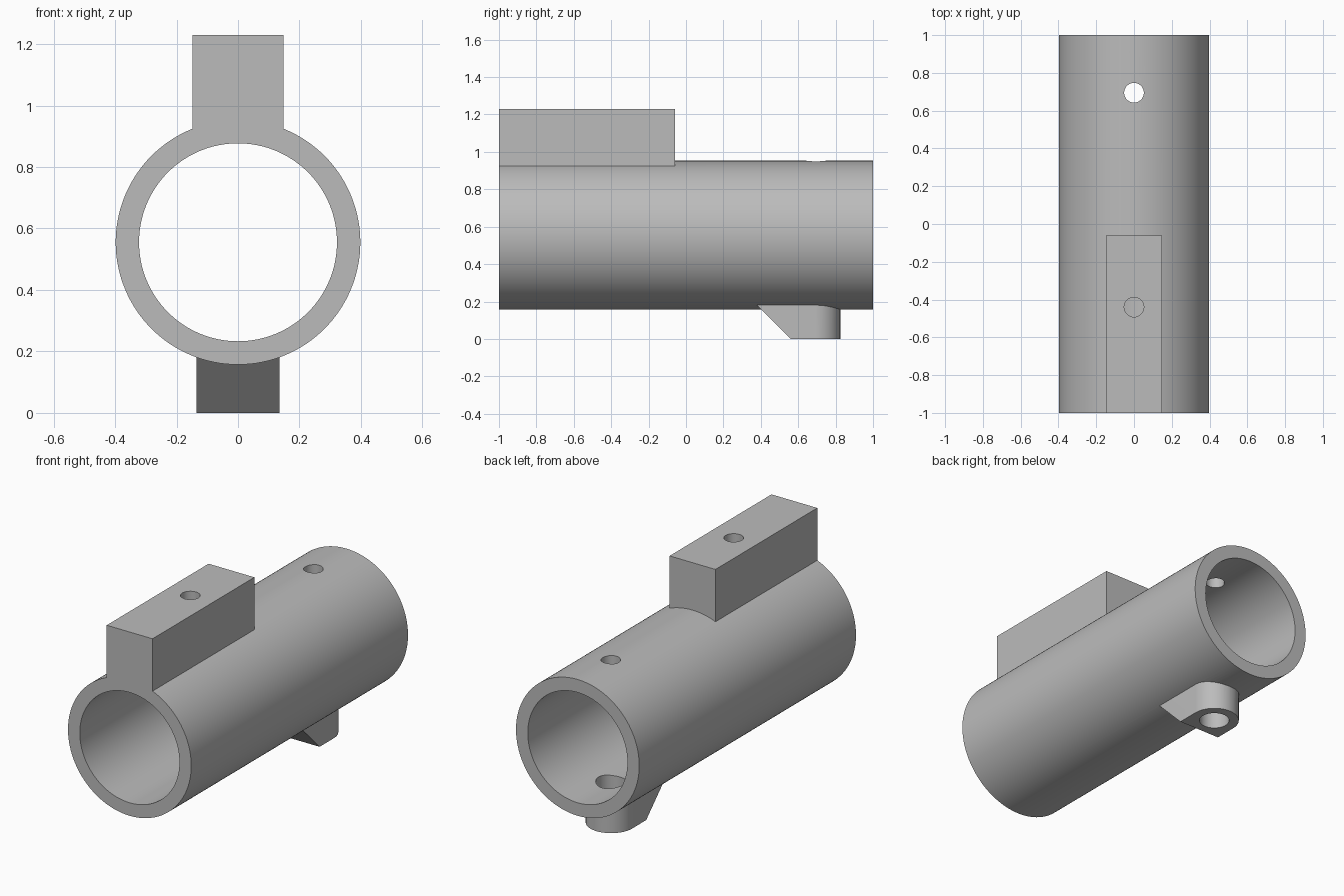
import bpy
import bmesh
import math
from mathutils import Matrix

cube = bpy.data.objects.get("Cube")
if cube:
    bpy.data.objects.remove(cube, do_unlink=True)

AXIS_Z = 0.555
OUTER_R, BORE_R = 0.398, 0.322

grey = bpy.data.materials.new("plain grey")
grey.use_nodes = True
colour = (0.5, 0.5, 0.5, 1)
grey.diffuse_color = colour
grey.node_tree.nodes["Principled BSDF"].inputs["Base Color"].default_value = colour


def add_object(name, bm):
    bmesh.ops.recalc_face_normals(bm, faces=bm.faces)
    mesh = bpy.data.meshes.new(name)
    bm.to_mesh(mesh)
    bm.free()
    mesh.materials.append(grey)
    obj = bpy.data.objects.new(name, mesh)
    bpy.context.collection.objects.link(obj)
    return obj


def cylinder(name, radius, length, centre, along_y=False, sides=64):
    bm = bmesh.new()
    turn = Matrix.Rotation(math.pi / 2, 4, 'X') if along_y else Matrix()
    bmesh.ops.create_cone(bm, cap_ends=True, segments=sides, radius1=radius,
                          radius2=radius, depth=length,
                          matrix=Matrix.Translation(centre) @ turn)
    return add_object(name, bm)


def prism(name, outline, direction):
    """Extrude a closed outline of points along a direction."""
    bm = bmesh.new()
    face = bm.faces.new([bm.verts.new(p) for p in outline])
    grown = bmesh.ops.extrude_face_region(bm, geom=[face])
    verts = [v for v in grown["geom"] if isinstance(v, bmesh.types.BMVert)]
    bmesh.ops.translate(bm, vec=direction, verts=verts)
    return add_object(name, bm)


def combine(target, tool, operation):
    """Apply a boolean and remove the tool object."""
    tool.hide_render = True
    mod = target.modifiers.new(operation, 'BOOLEAN')
    mod.operation, mod.solver, mod.object = operation, 'EXACT', tool
    bpy.context.view_layer.objects.active = target
    bpy.ops.object.modifier_apply(modifier=mod.name)
    bpy.data.objects.remove(tool, do_unlink=True)


# Main tube, solid until the bore is cut
body = cylinder("tube_body", OUTER_R, 2, (0, 0, AXIS_Z), True, 128)

# Rectangular mounting block on top
w, front, back, top = 0.148, -1, -0.06, 1.23
block = prism("mounting_block",
              [(-w, front, AXIS_Z), (w, front, AXIS_Z), (w, front, top), (-w, front, top)],
              (0, back - front, 0))
combine(body, block, 'UNION')

# Lug underneath: rounded at the back, sloped at the front
r, lug_y = 0.135, 0.69
arc = [(r * math.cos(math.pi * i / 32), lug_y + r * math.sin(math.pi * i / 32), 0)
       for i in range(33)]
lug = prism("lug", arc + [(-r, 0.3, 0), (r, 0.3, 0)], (0, 0, 0.4))
ramp = prism("ramp_cutter", [(-0.3, 0.06, -0.5), (-0.3, 0.06, 0.5), (-0.3, 1.06, -0.5)],
             (0.6, 0, 0))
combine(lug, ramp, 'DIFFERENCE')
combine(body, lug, 'UNION')

# Bore and drilled holes
combine(body, cylinder("bore", BORE_R, 3, (0, 0, AXIS_Z), True, 128), 'DIFFERENCE')
for hole_r, y, z in ((0.052, -0.44, 1.06), (0.052, lug_y + 0.005, 1.06), (0.082, lug_y, 0.1)):
    combine(body, cylinder("hole", hole_r, 0.8, (0, y, z), sides=48), 'DIFFERENCE')

# Smooth curved walls, crisp edges
bpy.ops.object.select_all(action='DESELECT')
body.select_set(True)
bpy.context.view_layer.objects.active = body
bpy.ops.object.shade_smooth_by_angle(angle=math.radians(30))
